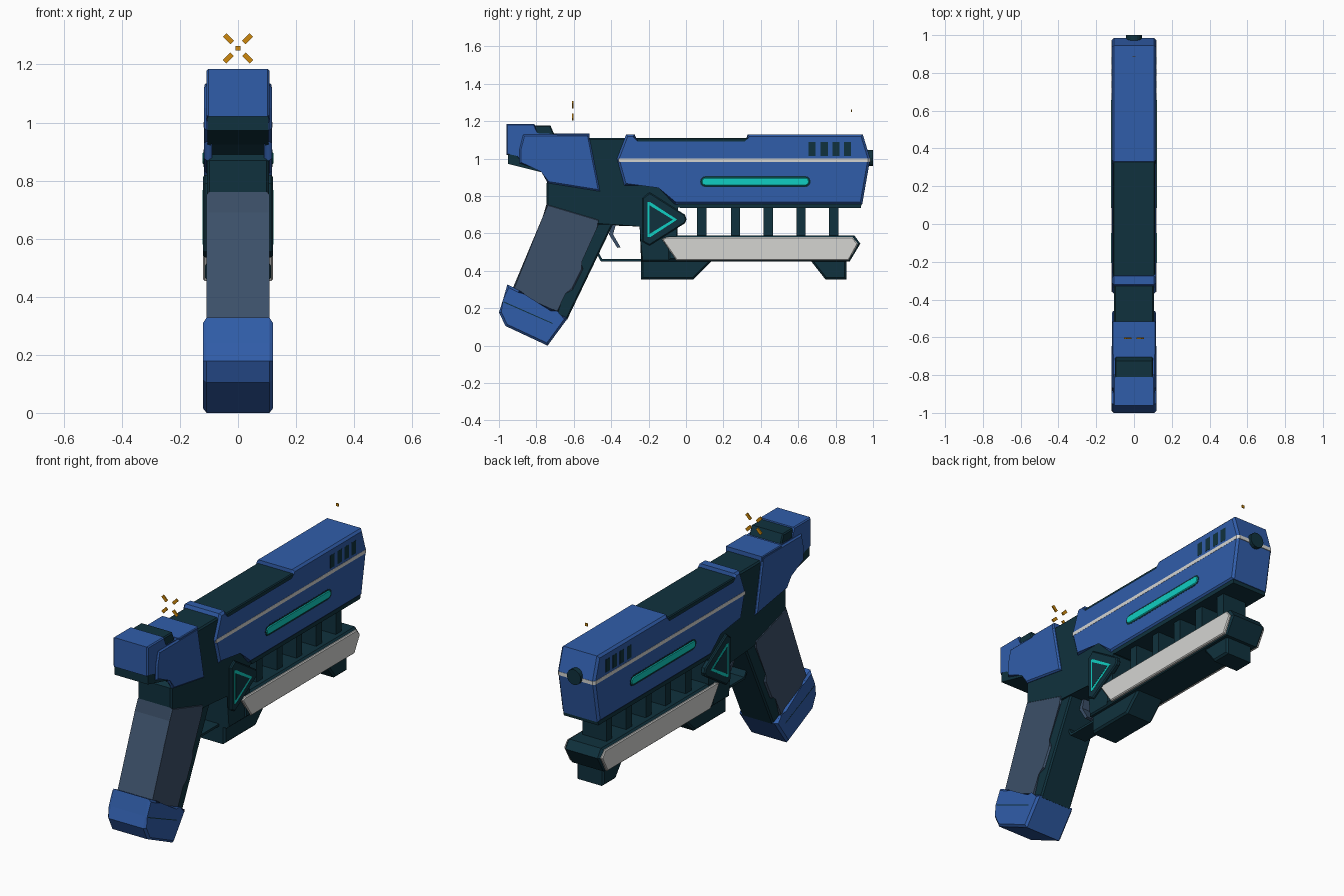
import bpy, bmesh, math

def material(name, rgb):
    m = bpy.data.materials.new(name)
    m.diffuse_color = (*rgb, 1)
    return m

BLUE = material("blue", (0.030, 0.110, 0.400))
DARK = material("dark teal", (0.005, 0.031, 0.047))
SLATE = material("slate", (0.045, 0.080, 0.140))
WHITE = material("light grey", (0.66, 0.66, 0.64))
TEAL = material("bright teal", (0.005, 0.62, 0.54))
ORANGE = material("orange", (0.62, 0.25, 0.004))

PLACE = {'x': lambda a, b, d: (d, a, b),
         'y': lambda a, b, d: (a, d, b),
         'z': lambda a, b, d: (a, b, d)}

def solid(name, outlines, d0, d1, mat, axis='x', chamfer=0):
    """Extrude outlines from d0 to d1 along an axis, chamfering the cap rims."""
    if not isinstance(outlines[0], list):
        outlines = [outlines]
    bm = bmesh.new()
    put = PLACE[axis]
    for pts in outlines:
        lo = [bm.verts.new(put(a, b, d0)) for a, b in pts]
        hi = [bm.verts.new(put(a, b, d1)) for a, b in pts]
        bm.faces.new(lo)
        bm.faces.new(hi[::-1])
        n = len(pts)
        rims = []
        for i in range(n):
            j = (i + 1) % n
            bm.faces.new((lo[j], lo[i], hi[i], hi[j]))
            rims += [bm.edges.get((lo[i], lo[j])), bm.edges.get((hi[i], hi[j]))]
        if chamfer:
            bmesh.ops.bevel(bm, geom=rims, offset=chamfer, segments=1,
                            affect='EDGES', clamp_overlap=True)
    bmesh.ops.recalc_face_normals(bm, faces=bm.faces)
    mesh = bpy.data.meshes.new(name)
    bm.to_mesh(mesh)
    bm.free()
    mesh.materials.append(mat)
    ob = bpy.data.objects.new(name, mesh)
    bpy.context.collection.objects.link(ob)
    return ob

def body(name, outlines, half, mat, chamfer=0):
    return solid(name, outlines, -half, half, mat, 'x', chamfer)

def sides(name, outlines, x0, x1, mat, chamfer=0):
    """Plate on the right side, mirrored to the left."""
    ob = solid(name, outlines, x0, x1, mat, 'x', chamfer)
    ob.modifiers.new("mirror", 'MIRROR')
    return ob

def rect(a0, a1, b0, b1):
    return [(a0, b0), (a1, b0), (a1, b1), (a0, b1)]

def capsule(a0, a1, b, r, n=6):
    arc = [math.pi * (i / n - 0.5) for i in range(n + 1)]
    return ([(a1 - r + r * math.cos(t), b + r * math.sin(t)) for t in arc] +
            [(a0 + r - r * math.cos(t), b - r * math.sin(t)) for t in arc])

# Dark inner frame
body("frame", [(-0.52, 1.11), (0.34, 1.11), (0.34, 0.80), (-0.05, 0.745), (-0.05, 0.45),
               (-0.24, 0.45), (-0.24, 0.645), (-0.46, 0.645), (-0.745, 0.72),
               (-0.745, 0.87), (-0.60, 1.0)], 0.106, DARK, 0.008)

# Slide shell with pointed nose
body("slide", [(-0.37, 1.0), (-0.32, 1.13), (-0.275, 1.13), (-0.268, 1.08), (0.327, 1.08),
               (0.33, 1.13), (0.945, 1.13), (0.985, 1.0), (0.942, 0.755), (-0.06, 0.755),
               (-0.14, 0.855), (-0.33, 0.855)], 0.117, BLUE, 0.012)
body("slide_top_channel", rect(-0.29, 0.34, 1.06, 1.11), 0.112, DARK, 0.005)
body("slide_underside", [(-0.05, 0.77), (-0.03, 0.735), (0.935, 0.735), (0.94, 0.77)], 0.108, DARK)

# Light stripe running round the slide and nose
w, c = 0.118, 0.012
solid("slide_stripe", [(-w, -0.36), (w, -0.36), (w, 0.985 - c), (w - c, 0.986),
                       (c - w, 0.986), (-w, 0.985 - c)], 0.982, 1.002, WHITE, 'z')

# Vents, light bar and muzzle
sides("vents", [rect(y, y + 0.038, 1.015, 1.088) for y in (0.655, 0.72, 0.783, 0.845)],
      0.11, 0.1178, DARK)
sides("light_bar_surround", capsule(0.075, 0.667, 0.877, 0.030), 0.11, 0.118, DARK)
sides("light_bar", capsule(0.082, 0.66, 0.877, 0.023), 0.11, 0.122, TEAL, 0.005)
solid("muzzle", [(0.043 * math.cos(i * math.pi / 8), 1.003 + 0.043 * math.sin(i * math.pi / 8))
                 for i in range(16)], 0.93, 1.0, DARK, 'y')

# Rear housing
body("rear_housing", [(-0.96, 1.185), (-0.81, 1.185), (-0.80, 1.13), (-0.53, 1.13),
                      (-0.50, 0.95), (-0.74, 0.95), (-0.88, 0.985), (-0.90, 1.02),
                      (-0.96, 1.02)], 0.108, BLUE, 0.006)
sides("rear_side_panel", [(-0.87, 1.128), (-0.52, 1.13), (-0.46, 0.825), (-0.74, 0.87),
                          (-0.767, 0.935), (-0.89, 0.975), (-0.89, 1.05)], 0.09, 0.117, BLUE, 0.008)
body("rear_panel_top", rect(-0.69, -0.515, 1.10, 1.134), 0.115, BLUE, 0.004)
body("rear_underside", [(-0.953, 1.03), (-0.953, 0.972), (-0.765, 0.925), (-0.70, 0.87),
                        (-0.60, 1.03)], 0.105, DARK)
body("rear_sight", [(-0.82, 1.178), (-0.725, 1.178), (-0.70, 1.12), (-0.82, 1.12)], 0.10, DARK, 0.006)

# Grip
body("grip", [(-0.745, 0.76), (-0.46, 0.675), (-0.475, 0.63), (-0.565, 0.45), (-0.55, 0.41),
              (-0.605, 0.30), (-0.65, 0.285), (-0.69, 0.16), (-0.93, 0.28), (-0.925, 0.31),
              (-0.757, 0.69)], 0.109, SLATE, 0.008)
body("grip_front_strap", [(-0.65, 0.74), (-0.39, 0.65), (-0.635, 0.14), (-0.78, 0.2)],
     0.1, DARK, 0.008)
body("grip_base", [(-0.955, 0.328), (-0.89, 0.295), (-0.87, 0.265), (-0.715, 0.195),
                   (-0.695, 0.175), (-0.632, 0.147), (-0.74, 0.0), (-0.965, 0.105),
                   (-1.0, 0.178), (-0.98, 0.24)], 0.12, BLUE, 0.012)
sides("grip_base_seam", [(-0.975, 0.237), (-0.715, 0.122), (-0.715, 0.117), (-0.975, 0.231)],
      0.115, 0.1203, DARK)

# Trigger and guard
body("trigger_guard", [(-0.51, 0.55), (-0.455, 0.45), (-0.22, 0.45), (-0.22, 0.463),
                       (-0.448, 0.463), (-0.495, 0.55)], 0.05, DARK)
body("trigger", [(-0.395, 0.66), (-0.412, 0.595), (-0.367, 0.523), (-0.35, 0.526),
                 (-0.39, 0.595), (-0.372, 0.66)], 0.025, SLATE)

# Lower rail with posts, feet and side plates
body("rail_posts", [rect(y, y + 0.05, 0.57, 0.76) for y in (0.06, 0.24, 0.415, 0.59, 0.765)],
     0.075, DARK)
body("lower_rail", [(-0.10, 0.59), (0.90, 0.59), (0.932, 0.545), (0.875, 0.45), (-0.10, 0.45)],
     0.114, DARK, 0.015)
sides("rail_plate", [(-0.105, 0.58), (0.89, 0.58), (0.92, 0.545), (0.87, 0.455), (-0.05, 0.455),
                     (-0.13, 0.57)], 0.10, 0.12, WHITE, 0.005)
body("rail_feet", [[(-0.24, 0.50), (-0.24, 0.355), (0.04, 0.355), (0.135, 0.45), (0.135, 0.50)],
                   [(0.67, 0.50), (0.67, 0.45), (0.745, 0.355), (0.857, 0.355), (0.857, 0.50)]],
     0.085, DARK, 0.01)

# Triangle badge: dark plate, bright triangle, dark centre
sides("triangle_plate", [(-0.232, 0.79), (-0.195, 0.82), (-0.005, 0.70), (0.003, 0.675),
                         (-0.005, 0.655), (-0.195, 0.535), (-0.232, 0.555)], 0.09, 0.120, DARK, 0.006)
sides("triangle_light", [(-0.206, 0.768), (-0.192, 0.768), (-0.047, 0.674), (-0.192, 0.58),
                         (-0.206, 0.58)], 0.115, 0.1215, TEAL)
sides("triangle_centre", [(-0.194, 0.75), (-0.07, 0.674), (-0.194, 0.598)], 0.115, 0.1225, DARK)

# Floating aiming marks
def stroke(sx, sz):
    mid, half, wid = 0.033, 0.013, 0.006
    return [(sx * (mid + u * half - v * wid), 1.255 + sz * (mid + u * half + v * wid))
            for u, v in ((-1, -1), (1, -1), (1, 1), (-1, 1))]

solid("aiming_cross", [stroke(sx, sz) for sx in (-1, 1) for sz in (-1, 1)],
      -0.609, -0.602, ORANGE, 'y')
solid("aiming_dot", rect(-0.008, 0.008, 1.248, 1.264), 0.883, 0.888, ORANGE, 'y')
